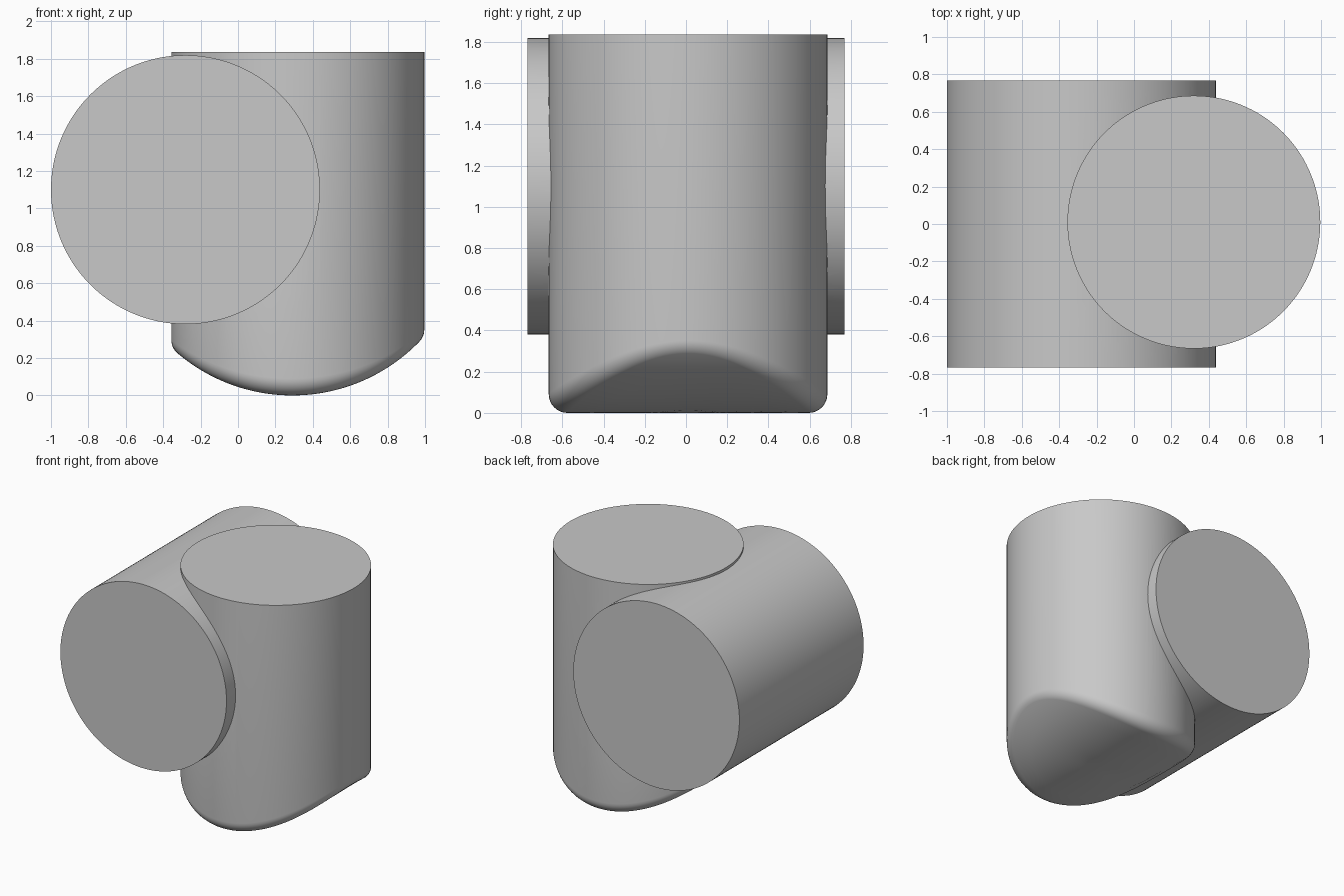
import bpy, bmesh
from math import cos, sin, pi, sqrt
from mathutils import Vector, Matrix

cube = bpy.data.objects.get("Cube")
if cube:
    bpy.data.objects.remove(cube, do_unlink=True)

grey = bpy.data.materials.new("plain grey")
grey.use_nodes = True
colour = (0.58, 0.58, 0.58, 1)
grey.diffuse_color = colour
grey.node_tree.nodes["Principled BSDF"].inputs["Base Color"].default_value = colour

SEGS = 144


def make_object(name, bm):
    bmesh.ops.recalc_face_normals(bm, faces=bm.faces)
    mesh = bpy.data.meshes.new(name)
    bm.to_mesh(mesh)
    bm.free()
    mesh.materials.append(grey)
    ob = bpy.data.objects.new(name, mesh)
    bpy.context.collection.objects.link(ob)
    return ob


def upright_body(centre, radius, top, belly_x, belly_r, fillet):
    """Upright cylinder whose underside is a curved trough with a rolled rim."""
    bm = bmesh.new()

    def column(a):
        out = Vector((cos(a), sin(a), 0))
        ball = centre + out * (radius - fillet)
        dx = ball.x - belly_x
        drop = sqrt((belly_r - fillet) ** 2 - dx * dx)
        ball.z = belly_r - drop
        down = Vector((dx, 0, -drop)).normalized()
        rim = [ball + fillet * out.slerp(down, i / 8) for i in range(9)]
        pts = [centre + out * radius + Vector((0, 0, top))] + rim
        for s in (0.8, 0.6, 0.4, 0.2):
            p = centre.lerp(rim[-1], s)
            p.z = belly_r - sqrt(belly_r ** 2 - (p.x - belly_x) ** 2)
            pts.append(p)
        return [bm.verts.new(p) for p in pts]

    cols = [column(2 * pi * i / SEGS) for i in range(SEGS)]
    low = belly_r - sqrt(belly_r ** 2 - (centre.x - belly_x) ** 2)
    hub = bm.verts.new(centre + Vector((0, 0, low)))
    for i, a in enumerate(cols):
        b = cols[(i + 1) % SEGS]
        for j in range(len(a) - 1):
            bm.faces.new((a[j], a[j + 1], b[j + 1], b[j]))
        bm.faces.new((a[-1], hub, b[-1]))
    bm.faces.new([c[0] for c in cols])
    return make_object("joined_cylinders", bm)


def level_cylinder(centre, radius, length):
    bm = bmesh.new()
    turn = Matrix.Translation(centre) @ Matrix.Rotation(pi / 2, 4, 'X')
    bmesh.ops.create_cone(bm, cap_ends=True, segments=SEGS, radius1=radius,
                          radius2=radius, depth=length, matrix=turn)
    return make_object("level_cylinder", bm)


# Upright body and the cylinder lying front to back
body = upright_body(Vector((0.32, 0.01, 0)), 0.676, 1.835, 0.29, 0.947, 0.09)
barrel = level_cylinder(Vector((-0.281, 0, 1.1)), 0.719, 1.536)

# Join both into one solid
union = body.modifiers.new("union", 'BOOLEAN')
union.operation = 'UNION'
union.solver = 'EXACT'
union.object = barrel
bpy.ops.object.select_all(action='DESELECT')
body.select_set(True)
bpy.context.view_layer.objects.active = body
bpy.ops.object.modifier_apply(modifier=union.name)
bpy.data.objects.remove(barrel, do_unlink=True)
bpy.ops.object.shade_smooth_by_angle(angle=pi / 6)
